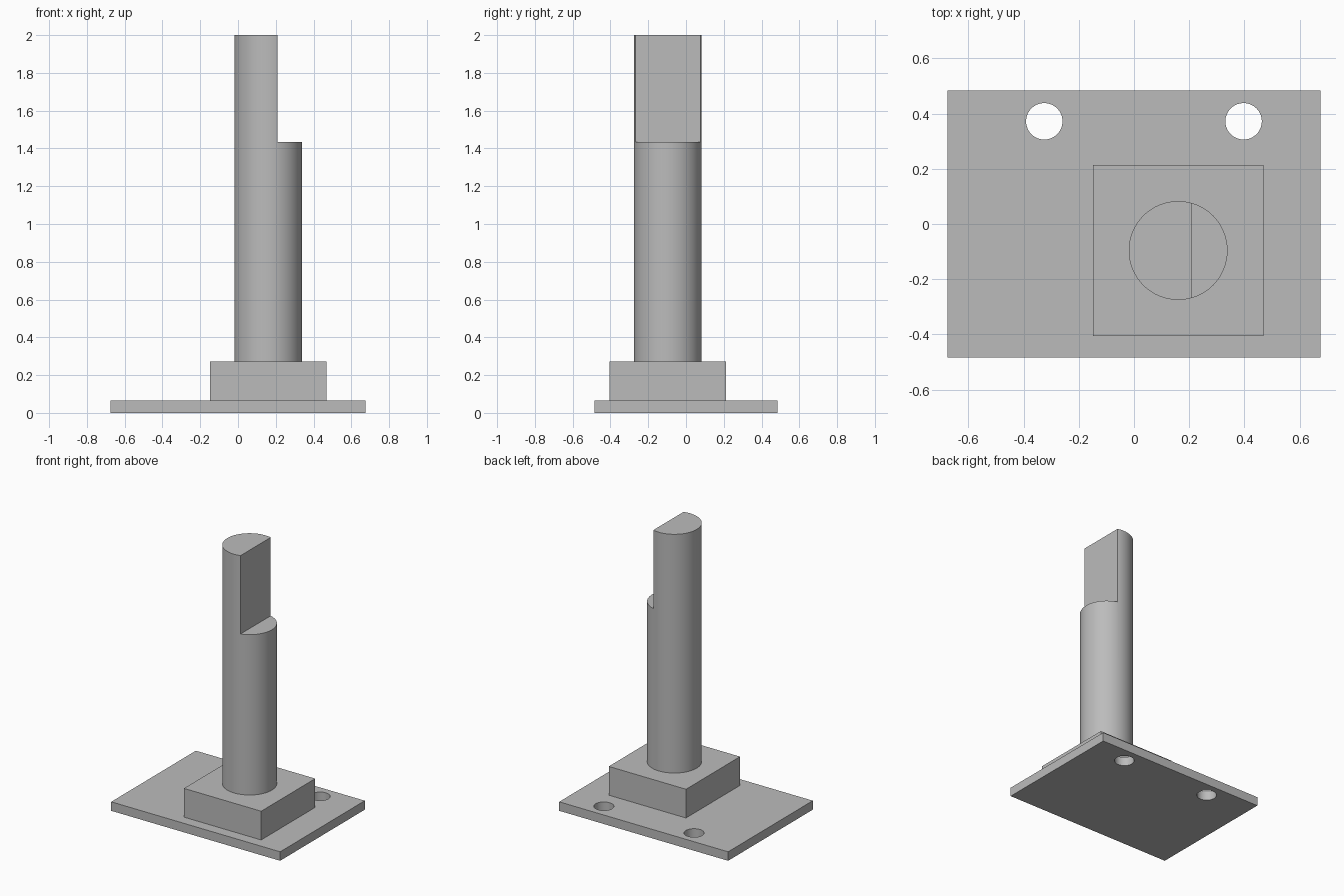
import bpy
import math

if "Cube" in bpy.data.objects:
    bpy.data.objects.remove(bpy.data.objects["Cube"], do_unlink=True)

# One plain grey for the whole stand
grey = bpy.data.materials.new("plain_grey")
grey.use_nodes = True
colour = (0.5, 0.5, 0.5, 1)
grey.diffuse_color = colour
grey.node_tree.nodes["Principled BSDF"].inputs["Base Color"].default_value = colour


def finish(name):
    obj = bpy.context.object
    obj.name = obj.data.name = name
    obj.data.materials.append(grey)
    return obj


def box(name, x, y, z):
    """Box spanning the given (low, high) ranges."""
    spans = (x, y, z)
    bpy.ops.mesh.primitive_cube_add(size=1, location=[(a + b) / 2 for a, b in spans])
    obj = finish(name)
    obj.scale = [b - a for a, b in spans]
    bpy.ops.object.transform_apply(location=False, rotation=False, scale=True)
    return obj


def cylinder(name, x, y, radius, z):
    bpy.ops.mesh.primitive_cylinder_add(
        vertices=64, radius=radius, depth=z[1] - z[0], location=(x, y, sum(z) / 2))
    return finish(name)


def cut(target, cutter):
    """Subtract the cutter, then remove it."""
    mod = target.modifiers.new("cut", "BOOLEAN")
    mod.operation = "DIFFERENCE"
    mod.solver = "EXACT"
    mod.object = cutter
    cutter.hide_render = True
    bpy.ops.object.select_all(action="DESELECT")
    bpy.context.view_layer.objects.active = target
    target.select_set(True)
    bpy.ops.object.modifier_apply(modifier=mod.name)
    bpy.data.objects.remove(cutter, do_unlink=True)


def smooth(obj):
    bpy.ops.object.select_all(action="DESELECT")
    bpy.context.view_layer.objects.active = obj
    obj.select_set(True)
    bpy.ops.object.shade_smooth_by_angle(angle=math.radians(30))


plate_top, block_top, step, top = 0.065, 0.273, 1.433, 2.0
cx, cy, half, radius = 0.16, -0.096, 0.309, 0.179

# Base plate with two mounting holes near the back edge
plate = box("base_plate", (-0.676, 0.676), (-0.484, 0.484), (0, plate_top))
for hole_x in (-0.325, 0.397):
    cut(plate, cylinder("hole_cutter", hole_x, 0.372, 0.066, (-0.1, 0.2)))
smooth(plate)

# Square block that carries the shaft
box("mounting_block", (cx - half, cx + half), (cy - half, cy + half), (plate_top, block_top))

# Round shaft with a flat milled on the left side of its upper end
shaft = cylinder("shaft", cx, cy, radius, (block_top, top))
cut(shaft, box("flat_cutter", (0.208, 0.6), (-0.5, 0.5), (step, top + 0.2)))
smooth(shaft)
